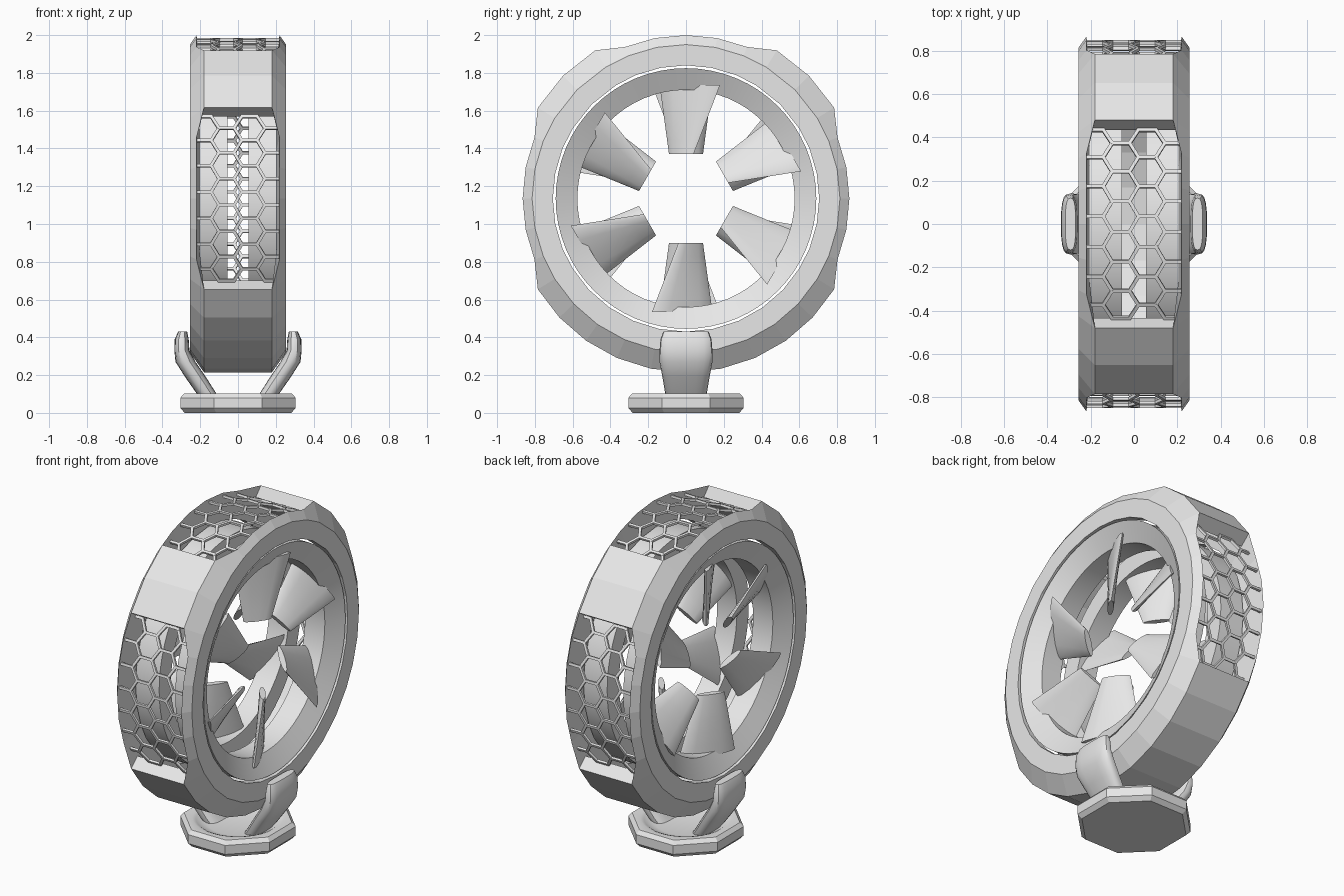
import bpy, bmesh, math
from mathutils import Vector

if "Cube" in bpy.data.objects:
    bpy.data.objects.remove(bpy.data.objects["Cube"])

ZC = 1.135          # height of the wheel axis (axis runs along x)
grey = bpy.data.materials.new("light_grey")
grey.diffuse_color = (0.8, 0.8, 0.8, 1)
grey.use_nodes = True
grey.node_tree.nodes["Principled BSDF"].inputs["Base Color"].default_value = grey.diffuse_color


def finish(name, bm, smooth=None):
    bmesh.ops.recalc_face_normals(bm, faces=bm.faces)
    me = bpy.data.meshes.new(name)
    bm.to_mesh(me)
    bm.free()
    ob = bpy.data.objects.new(name, me)
    bpy.context.collection.objects.link(ob)
    me.materials.append(grey)
    if smooth:
        bpy.ops.object.select_all(action='DESELECT')
        ob.select_set(True)
        bpy.context.view_layer.objects.active = ob
        bpy.ops.object.shade_smooth_by_angle(angle=math.radians(smooth))
    return ob


def loft(bm, rings, loop=False, caps=True):
    """Skin a list of closed point loops."""
    vs = [[bm.verts.new(p) for p in r] for r in rings]
    n = len(vs[0])
    for k in range(len(vs) if loop else len(vs) - 1):
        a, b = vs[k], vs[(k + 1) % len(vs)]
        for i in range(n):
            j = (i + 1) % n
            bm.faces.new((a[i], a[j], b[j], b[i]))
    if caps and not loop:
        bm.faces.new(vs[0])
        bm.faces.new(vs[-1])


def polar(x, r, deg):
    a = math.radians(deg)
    return Vector((x, r * math.cos(a), ZC + r * math.sin(a)))


# --- outer shell: two side flanges, dipping where the windows are
BOTTOM = [211.5 + 11.7 * i for i in range(11)]
angles = {}
for c in (0, 90, 180):
    for o in (-31.5, -22, -11, 0, 11, 22, 31.5):
        angles[(c + o) % 360] = 0.92 if abs(o) > 30 else 0.865
for a in [45, 135] + BOTTOM:
    angles[a % 360] = 0.92
for side, label in ((1, "right"), (-1, "left")):
    bm = bmesh.new()
    rings = []
    for a in sorted(angles):
        ro = angles[a]
        xo = 0.255 - (ro - 0.815) * 0.714
        prof = [(xo, ro), (0.255, 0.815), (0.255, 0.705), (0.205, 0.705)]
        rings.append([polar(side * x, r, a) for x, r in prof])
    loft(bm, rings, loop=True)
    finish("shell_flange_" + label, bm)

# --- solid panels between the windows
for label, arc in (("front_top", [121.5, 135, 148.5]), ("back_top", [31.5, 45, 58.5]),
                   ("bottom", BOTTOM)):
    bm = bmesh.new()
    prof = [(-0.18, 0.92), (0.18, 0.92), (0.202, 0.83), (-0.202, 0.83)]
    loft(bm, [[polar(x, r, a) for x, r in prof] for a in arc])
    finish("shell_panel_" + label, bm)


# --- honeycomb grilles in the three windows
RG, S, P = 0.843, 0.081, 0.14


def bar(bm, p, q, centre, w=0.008):
    """Thin strut between two (x, arc length) points on the grille cylinder."""
    def at(u):
        return polar(u[0], RG, centre + math.degrees(u[1] / RG))
    a, b = at(p), at(q)
    d = (b - a).normalized()
    mid = (a + b) / 2
    out = Vector((0, mid.y, mid.z - ZC)).normalized()
    s = d.cross(out).normalized() * w
    out *= 0.007
    a, b = a - d * w * 0.5, b + d * w * 0.5
    loft(bm, [[e + s + out, e - s + out, e - s - out, e + s - out] for e in (a, b)])


for centre, label in ((180, "front"), (0, "back"), (90, "top")):
    bm = bmesh.new()
    L = 0.47
    for col in range(4):
        cx = (col - 1.5) * 1.5 * S
        for row in range(-4, 5):
            v = row * P + (P / 2 if col % 2 else 0) - P / 4
            if abs(v) > L:
                continue
            x0, x1 = max(cx - S / 2, -0.218), min(cx + S / 2, 0.218)
            bar(bm, (x0, v), (x1, v), centre)
            if col < 3:
                for dv in (-P / 2, P / 2):
                    if abs(v + dv) < L:
                        bar(bm, (cx + S / 2, v), (cx + S, v + dv), centre)
    finish("grille_" + label, bm)

# --- two fans facing away from each other: rim and six twisted blades each
for side, label in ((1, "right"), (-1, "left")):
    bm = bmesh.new()
    prof = [(0.055, 0.69), (0.25, 0.69), (0.19, 0.575), (0.055, 0.575)]
    loft(bm, [[polar(side * x, r, 360 * i / 64) for x, r in prof] for i in range(64)], loop=True)
    finish("fan_rim_" + label, bm, 30)

    bm = bmesh.new()
    for k in range(6):
        ang = math.radians(-90 + 60 * k)
        rad = Vector((0, math.cos(ang), math.sin(ang)))
        tan = Vector((0, -math.sin(ang), math.cos(ang)))
        rings = []
        for i in range(6):
            f = i / 5
            r = 0.60 + (0.235 - 0.60) * f
            lo, hi = -0.18 + 0.14 * f, 0.14 - 0.05 * f
            if side < 0:
                lo, hi = -hi, -lo
            xa, xb = 0.235 - 0.035 * f, 0.07 + 0.03 * f
            p, q = Vector((side * xa, lo)), Vector((side * xb, hi))
            n = Vector((-(q - p).y, (q - p).x)).normalized()
            ring = []
            for j in range(12):
                t = 2 * math.pi * j / 12
                c = p.lerp(q, 0.5 - 0.5 * math.cos(t)) + n * (0.024 - 0.006 * f) * math.sin(t)
                ring.append(Vector((c.x, 0, ZC)) + tan * c.y + rad * r)
            rings.append(ring)
        loft(bm, rings)
    finish("fan_blades_" + label, bm, 40)

# --- support prongs, rounded slab section: x, z, half depth, half width
SECTIONS = [(0.135, 0.06, 0.05, 0.10), (0.165, 0.10, 0.052, 0.11), (0.225, 0.19, 0.055, 0.125),
            (0.278, 0.27, 0.053, 0.14), (0.297, 0.33, 0.04, 0.14), (0.298, 0.39, 0.037, 0.135),
            (0.293, 0.43, 0.024, 0.12)]
for side, label in ((1, "right"), (-1, "left")):
    bm = bmesh.new()
    rings = []
    for x, z, hx, hy in SECTIONS:
        ring = []
        for j in range(20):
            t = 2 * math.pi * j / 20
            c, s = math.cos(t), math.sin(t)
            ring.append((side * (x + hx * math.copysign(abs(c) ** 0.7, c)),
                         hy * math.copysign(abs(s) ** 0.7, s), z))
        rings.append(ring)
    loft(bm, rings)
    finish("support_prong_" + label, bm, 35)

# --- octagonal base with a round dished top: radius, height, octagonal?
BASE = [(0.282, 0, 1), (0.305, 0.025, 1), (0.305, 0.08, 1), (0.285, 0.103, 1),
        (0.255, 0.103, 0), (0.235, 0.095, 0), (0.215, 0.08, 0), (0.17, 0.07, 0)]
bm = bmesh.new()
rings = []
for r, z, octo in BASE:
    ring = []
    for j in range(32):
        deg = j * 11.25
        rr = r / math.cos(math.radians((deg + 22.5) % 45 - 22.5)) if octo else r
        ring.append((rr * math.cos(math.radians(deg)), rr * math.sin(math.radians(deg)), z))
    rings.append(ring)
loft(bm, rings)
finish("base", bm, 25)
